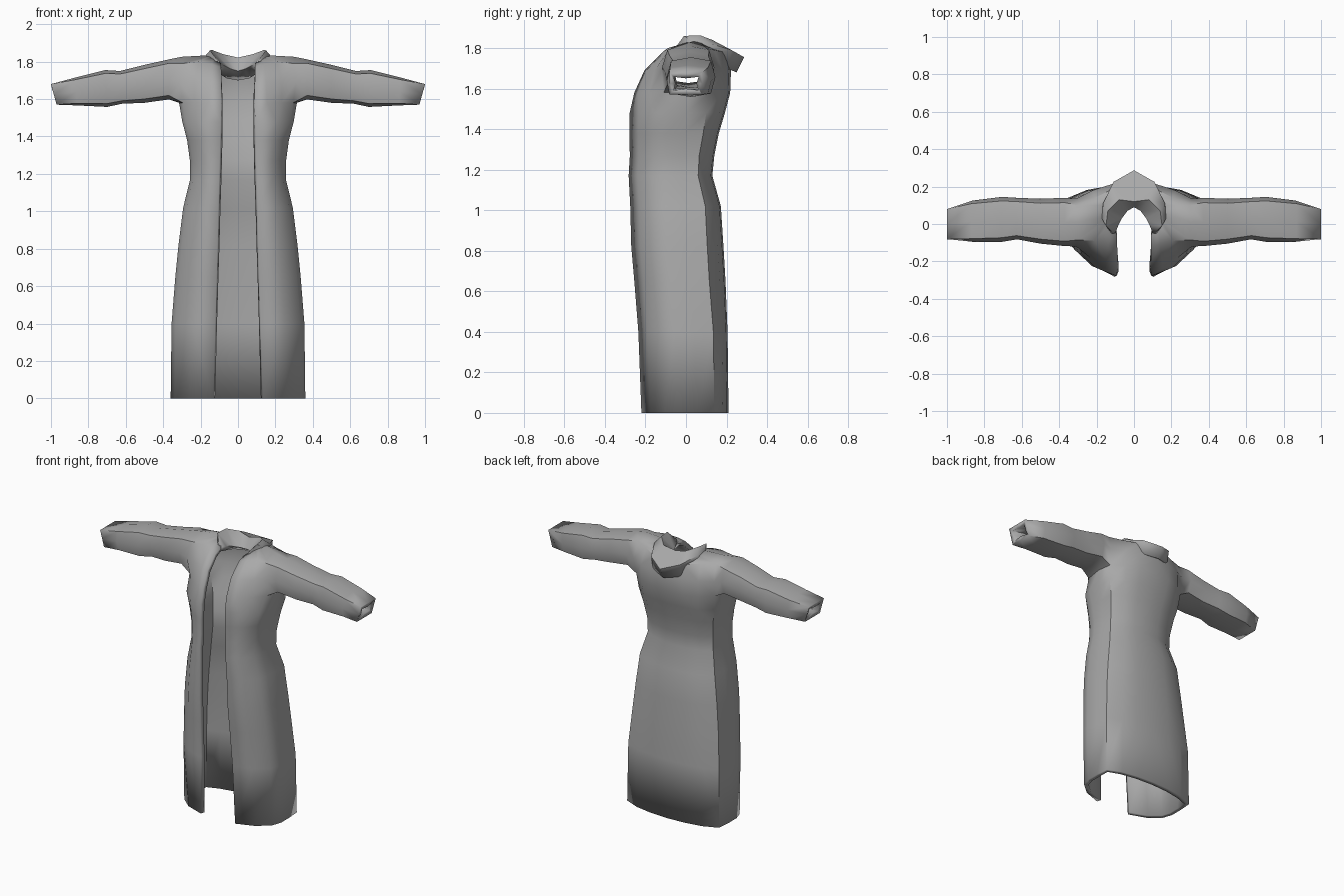
import bpy

cloth = bpy.data.materials.new("grey_cloth")
cloth.diffuse_color = (0.4, 0.4, 0.4, 1)


def make(name, verts, faces, thickness):
    """Half shape on +x, mirrored and given cloth thickness."""
    me = bpy.data.meshes.new(name)
    me.from_pydata(verts, [], faces)
    ob = bpy.data.objects.new(name, me)
    bpy.context.collection.objects.link(ob)
    me.materials.append(cloth)
    bpy.context.view_layer.objects.active = ob
    ob.select_set(True)
    bpy.ops.object.shade_smooth_by_angle(angle=0.8)
    ob.select_set(False)
    mir = ob.modifiers.new("mirror", 'MIRROR')
    mir.merge_threshold = 0.001
    sol = ob.modifiers.new("thickness", 'SOLIDIFY')
    sol.thickness = thickness
    sol.offset = -1
    # keep the mirror and thickness ahead of any smoothing modifier
    for i, m in enumerate((mir, sol)):
        ob.modifiers.move(ob.modifiers.find(m.name), i)
    return ob


# Skirt and torso rows: height, opening, front y, half width, side corner y, back y
LOWER = [
    (0.00, .132, -.22, .360, .140, .210),
    (0.40, .122, -.235, .355, .135, .205),
    (0.65, .115, -.255, .335, .115, .195),
    (0.82, .110, -.27, .318, .105, .185),
    (1.02, .106, -.275, .293, .095, .172),
    (1.17, .102, -.283, .256, .060, .130),
    (1.27, .099, -.277, .257, .065, .140),
    (1.38, .096, -.28, .272, .085, .162),
    (1.48, .093, -.278, .298, .100, .192),
]


def section(z, xo, yf, w, ys, yb):
    return [(xo, yf, z), (xo + .55 * (w - xo), yf + .045, z), (.94 * w, yf + .115, z),
            (w, yf + .18, z), (w, (yf + .18 + ys) / 2, z), (w * .98, ys, z),
            (.7 * w, yb - .028, z), (.37 * w, yb - .007, z), (0, yb, z)]


rows = [section(*r) for r in LOWER]
# Chest, shoulder and neckline rows around the armhole
rows.append([(x, y, 1.58) for x, y in (
    (.09, -.255), (.155, -.235), (.235, -.18), (.295, -.11), (.315, .015),
    (.30, .115), (.22, .18), (.12, .21), (0, .218))])
rows.append([(x, y, 1.69) for x, y in (
    (.09, -.205), (.15, -.195), (.23, -.155), (.31, -.12), (.31, .01),
    (.31, .135), (.22, .18), (.12, .213), (0, .222))])
rows.append([(.09, -.12, 1.77), (.14, -.11, 1.785), (.21, -.09, 1.80), (.30, -.085, 1.79),
             (.30, .01, 1.826), (.30, .10, 1.80), (.21, .14, 1.79), (.11, .19, 1.78),
             (0, .205, 1.78)])
rows.append([(.09, -.06, 1.79), (.105, -.035, 1.80), (.13, 0, 1.825), (.145, .02, 1.832),
             (.145, .04, 1.835), (.135, .07, 1.83), (.11, .10, 1.815), (.07, .13, 1.80),
             (0, .14, 1.79)])

N = 9
verts = [p for r in rows for p in r]
A = len(LOWER)  # armhole starts at this row
faces = []
for i in range(len(rows) - 1):
    for j in range(N - 1):
        if A <= i < A + 2 and 3 <= j < 5:
            continue  # armhole
        a = i * N + j
        faces.append((a, a + 1, a + N + 1, a + N))

# Sleeve rings: top x, bottom x, top z, bottom z, front y, back y, corner squareness
SLEEVE = [
    (.37, .37, 1.812, 1.598, -.118, .140, .80),
    (.50, .50, 1.783, 1.580, -.105, .135, .80),
    (.63, .62, 1.750, 1.575, -.082, .140, .82),
    (.71, .70, 1.755, 1.558, -.095, .145, .82),
    (.87, .86, 1.715, 1.566, -.095, .125, .85),
    (1.0, .97, 1.680, 1.570, -.082, .080, 1.0),
]
RING = [(-1, -1), (0, -1), (1, -1), (1, 0), (1, 1), (0, 1), (-1, 1), (-1, 0)]
cell = lambda r, c: (A + r) * N + c
prev = [cell(0, 3), cell(0, 4), cell(0, 5), cell(1, 5),
        cell(2, 5), cell(2, 4), cell(2, 3), cell(1, 3)]
for xt, xb, zt, zb, yf, yb, c in SLEEVE:
    start = len(verts)
    for u, v in RING:
        k = c if u and v else 1
        t = (v * k + 1) / 2
        verts.append((xb + (xt - xb) * t, (yf + yb) / 2 + u * k * (yb - yf) / 2,
                      zb + (zt - zb) * t))
    ring = list(range(start, start + 8))
    for k in range(8):
        m = (k + 1) % 8
        faces.append((prev[k], prev[m], ring[m], ring[k]))
    prev = ring

# drop the unused vertex in the middle of the armhole
hole = cell(1, 4)
verts.pop(hole)
faces = [tuple(v - (v > hole) for v in f) for f in faces]
make("coat_body", verts, faces, 0.03)

# Folded collar: outer edge, outer roll, crest, neck side
COLLAR = [
    [(.12, -.045, 1.78), (.175, .02, 1.80), (.17, .10, 1.76), (.11, .205, 1.70), (0, .25, 1.68)],
    [(.12, -.05, 1.80), (.172, .03, 1.835), (.165, .11, 1.825), (.11, .225, 1.79), (0, .287, 1.755)],
    [(.11, -.05, 1.805), (.15, -.01, 1.86), (.14, .07, 1.863), (.08, .13, 1.84), (0, .12, 1.822)],
    [(.10, -.05, 1.79), (.085, -.01, 1.785), (.065, .03, 1.775), (.035, .07, 1.76), (0, .09, 1.75)],
    [(.09, -.07, 1.77), (.095, 0, 1.75), (.09, .08, 1.73), (.06, .14, 1.71), (0, .16, 1.70)],
]
cv = [p for r in COLLAR for p in r]
cf = [(i * 5 + j, i * 5 + j + 1, i * 5 + j + 6, i * 5 + j + 5)
      for i in range(len(COLLAR) - 1) for j in range(4)]
make("collar", cv, cf, 0.006)
